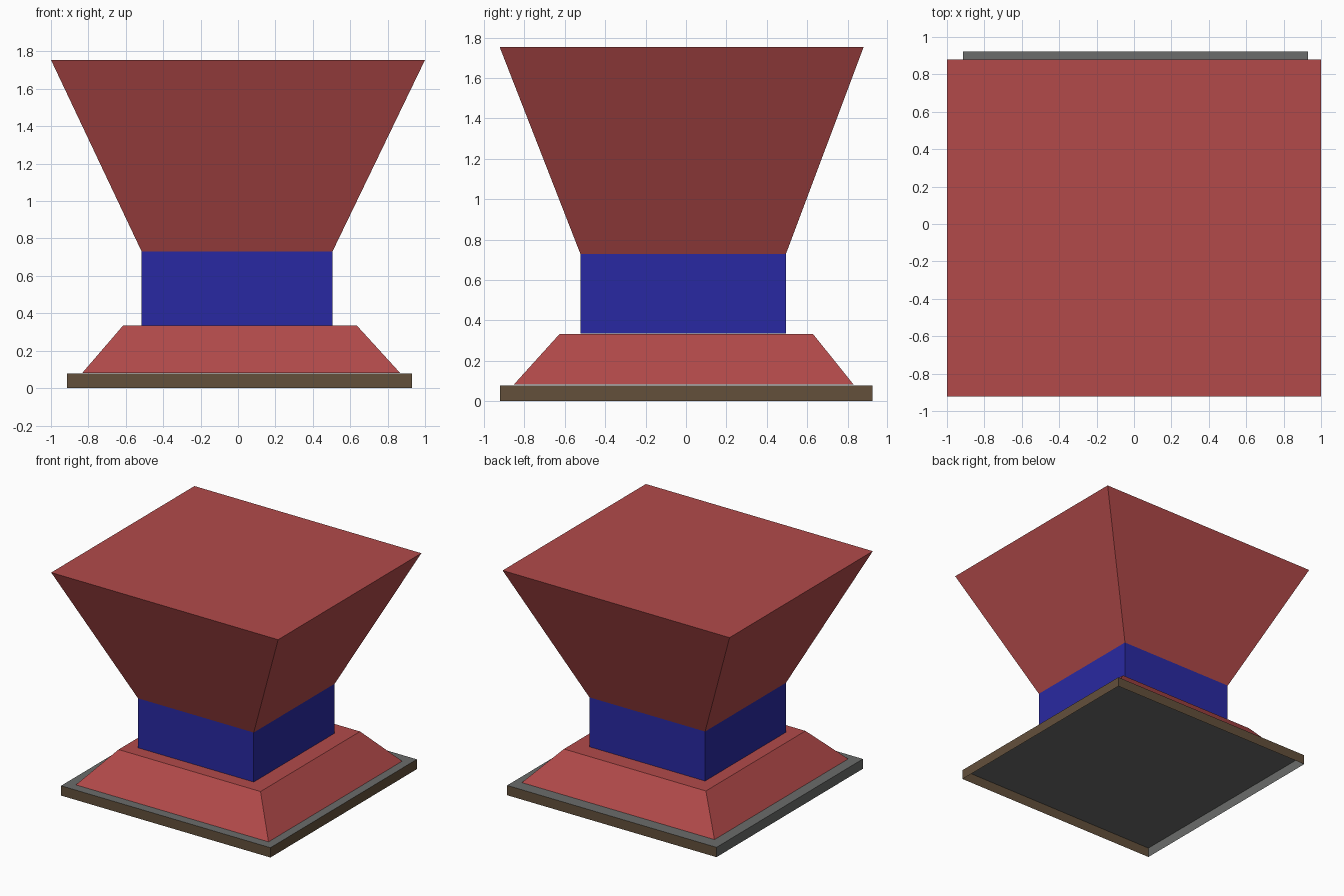
import bpy, bmesh

if "Cube" in bpy.data.objects:
    bpy.data.objects.remove(bpy.data.objects["Cube"])


def material(name, rgb):
    m = bpy.data.materials.new(name)
    m.diffuse_color = (*rgb, 1.0)
    m.use_nodes = True
    m.node_tree.nodes["Principled BSDF"].inputs["Base Color"].default_value = m.diffuse_color
    return m


red = material("brick_red", (0.445, 0.068, 0.068))
blue = material("deep_blue", (0.022, 0.022, 0.36))
brown = material("dark_brown", (0.125, 0.08, 0.044))
grey = material("slate_grey", (0.145, 0.15, 0.145))


def frustum(name, low, high, z0, z1, mats, cap_bottom=True, rule=None):
    """Four-sided block between two rectangles (x0, x1, y0, y1)."""
    bm = bmesh.new()
    rings = []
    for (x0, x1, y0, y1), z in ((low, z0), (high, z1)):
        corners = ((x0, y0), (x1, y0), (x1, y1), (x0, y1))
        rings.append([bm.verts.new((x, y, z)) for x, y in corners])
    a, b = rings
    for i in range(4):
        j = (i + 1) % 4
        bm.faces.new((a[i], a[j], b[j], b[i]))
    bm.faces.new(b)
    if cap_bottom:
        bm.faces.new(a[::-1])
    bm.normal_update()
    if rule:
        for f in bm.faces:
            f.material_index = rule(f.normal)
    me = bpy.data.meshes.new(name)
    bm.to_mesh(me)
    bm.free()
    for m in mats:
        me.materials.append(m)
    ob = bpy.data.objects.new(name, me)
    bpy.context.collection.objects.link(ob)
    return ob


neck = (-0.515, 0.505, -0.523, 0.495)

# Base slab: hollow underneath, grey on its top and left side, brown elsewhere
slab = (-0.915, 0.93, -0.92, 0.923)
frustum("base_slab", slab, slab, 0.0, 0.078, (brown, grey), cap_bottom=False,
        rule=lambda n: 1 if n.z > 0.5 or n.x < -0.5 else 0)

# Sloped foot
frustum("sloped_foot", (-0.832, 0.866, -0.853, 0.83),
        (-0.615, 0.636, -0.625, 0.628), 0.082, 0.334, (red,))

# Square neck
frustum("neck", neck, neck, 0.336, 0.73, (blue,))

# Flared head
frustum("flared_head", neck, (-1.0, 1.0, -0.923, 0.88), 0.73, 1.755, (red,))
